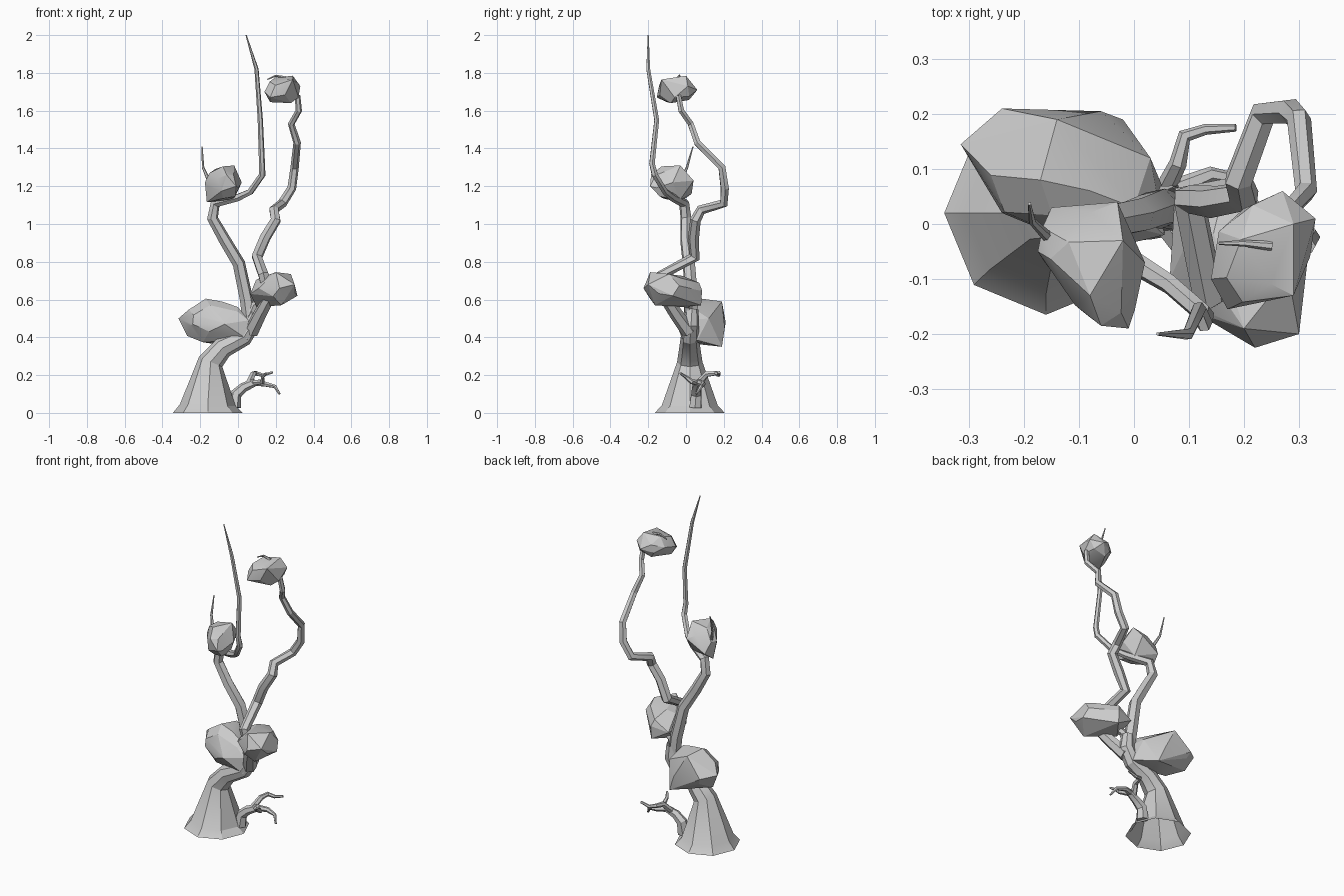
import bpy, bmesh, math, random
from mathutils import Vector

cube = bpy.data.objects.get("Cube")
if cube:
    bpy.data.objects.remove(cube, do_unlink=True)

grey = bpy.data.materials.new("plain_grey")
grey.use_nodes = True
colour = (0.6, 0.6, 0.6, 1)
grey.diffuse_color = colour
grey.node_tree.nodes["Principled BSDF"].inputs["Base Color"].default_value = colour


def finish(obj, angle):
    """Give the part its colour and shading."""
    obj.data.materials.clear()
    obj.data.materials.append(grey)
    bpy.ops.object.select_all(action="DESELECT")
    obj.select_set(True)
    bpy.context.view_layer.objects.active = obj
    if obj.type == "CURVE":
        bpy.ops.object.convert(target="MESH")
    bpy.ops.object.shade_smooth_by_angle(angle=math.radians(angle))


def limb(name, points, radii, detail=1, caps=True):
    """Faceted tapering tube along a crooked path."""
    curve = bpy.data.curves.new(name, "CURVE")
    curve.dimensions = "3D"
    curve.bevel_depth = 1
    curve.bevel_resolution = detail
    curve.use_fill_caps = caps
    spline = curve.splines.new("POLY")
    spline.points.add(len(points) - 1)
    # a pair of radii is spread evenly from root to tip
    if len(radii) == 2:
        a, b = radii
        n = len(points) - 1
        radii = [a + (b - a) * i / n for i in range(n + 1)]
    for p, co, r in zip(spline.points, points, radii):
        p.co = (*co, 1)
        p.radius = r
    obj = bpy.data.objects.new(name, curve)
    bpy.context.collection.objects.link(obj)
    finish(obj, 25)


def clump(name, corners, seed, lean=0, count=22):
    """Rough boulder-like foliage: hull of a jittered ellipsoid and its jutting corners."""
    rng = random.Random(seed)
    bm = bmesh.new()
    low, high = ([f(c[k] for c in corners) for k in range(3)] for f in (min, max))
    mid = [(a + b) / 2 for a, b in zip(low, high)]
    half = [(b - a) / 2 for a, b in zip(low, high)]
    for i in range(count):
        z = 1 - 2 * (i + 0.5) / count
        a = i * math.pi * (3 - math.sqrt(5)) + rng.uniform(-0.3, 0.3)
        r = math.sqrt(1 - z * z)
        v = Vector((r * math.cos(a), r * math.sin(a), z)) * rng.uniform(0.9, 1)
        # skew backwards or forwards across the width
        v.y = (v.y + lean * v.x) / math.hypot(1, lean)
        bm.verts.new([m + h * c for m, h, c in zip(mid, half, v)])
    for c in corners:
        bm.verts.new(c)
    hull = bmesh.ops.convex_hull(bm, input=bm.verts)
    bmesh.ops.delete(bm, geom=list({g for g in hull["geom_interior"]
                                    if isinstance(g, bmesh.types.BMVert)}), context="VERTS")
    bmesh.ops.dissolve_limit(bm, angle_limit=math.radians(10),
                             verts=bm.verts, edges=bm.edges)
    bmesh.ops.recalc_face_normals(bm, faces=bm.faces)
    mesh = bpy.data.meshes.new(name)
    bm.to_mesh(mesh)
    bm.free()
    obj = bpy.data.objects.new(name, mesh)
    bpy.context.collection.objects.link(obj)
    finish(obj, 20)


# flared trunk, open underneath, that leans over into the fork
limb("trunk",
     [(-.16, .02, 0), (-.16, .02, .04), (-.145, .02, .27), (-.08, .02, .345),
      (.03, .02, .4), (.075, .025, .47), (.07, .03, .55)],
     [.185, .148, .067, .056, .048, .045, .036], 2, False)

# crooked main branches
limb("right_branch",
     [(.06, .025, .48), (.045, .03, .6), (.005, .015, .79), (-.07, 0, .915),
      (-.135, 0, 1.03), (-.12, -.01, 1.11), (0, -.07, 1.14), (.065, -.11, 1.17),
      (.128, -.165, 1.26), (.127, -.18, 1.32), (.118, -.155, 1.55),
      (.098, -.2, 1.82), (.043, -.2, 2)],
     [.036, .036, .034, .032, .03, .028, .021, .018, .018, .016, .014, .011, .003])
limb("left_branch",
     [(.07, .015, .43), (.115, -.05, .52), (.165, -.11, .61), (.135, -.13, .73),
      (.1, .045, .825), (.145, .04, .93), (.2, .05, 1.02), (.19, .08, 1.075),
      (.235, .2, 1.11), (.285, .205, 1.19), (.3, .19, 1.3), (.313, .06, 1.43),
      (.282, .025, 1.53), (.322, -.025, 1.6), (.315, -.04, 1.68)],
     [.04, .036, .032, .03, .03, .03, .029, .027, .025, .024, .022, .02, .018, .017, .015])
limb("left_side_shoot", [(.06, .02, .5), (.09, .01, .57), (.18, -.01, .62)], (.028, .018))

# forked twig at the foot of the trunk
limb("twig_stem",
     [(-.02, .05, .03), (-.01, .055, .1), (.03, .055, .135), (.085, .065, .16)],
     (.036, .021))
limb("twig_back_fork",
     [(.055, .06, .15), (.08, .11, .205), (.092, .16, .21), (.13, .172, .2), (.185, .175, .215)],
     (.019, .007))
limb("twig_front_fork", [(.08, .06, .16), (.13, .03, .165), (.13, 0, .19), (.15, -.03, .21)],
     (.017, .006))
limb("twig_long_fork", [(.08, .065, .16), (.14, .09, .153), (.195, .08, .14), (.22, .055, .1)],
     (.019, .006))

# faceted foliage clumps with their fine tips
clump("lower_right_clump",
      [(-.315, .145, .5), (-.24, .21, .48), (-.17, .08, .605), (-.14, .19, .59),
       (-.06, .205, .45), (-.02, .19, .35), (.055, .06, .385), (.03, .12, .5),
       (-.07, -.05, .47), (0, .03, .56), (-.2, .08, .43), (-.24, .02, .47),
       (.055, -.02, .49), (.05, -.02, .39)], 4, -.45)
clump("lower_left_clump",
      [(.22, -.225, .66), (.3, -.2, .68), (.28, -.09, .735), (.2, -.19, .745),
       (.18, .085, .65), (.18, .08, .57), (.315, -.07, .62), (.1, -.03, .56),
       (.065, -.1, .63), (.23, -.165, .57), (.13, -.02, .72), (.11, -.16, .66),
       (.075, .065, .63)], 7, -.2)
clump("upper_right_clump",
      [(-.15, .03, 1.16), (-.03, .04, 1.23), (-.165, -.03, 1.115), (-.01, -.19, 1.2),
       (-.06, -.185, 1.26), (.02, -.07, 1.22), (-.08, -.13, 1.305), (-.02, -.03, 1.31),
       (-.175, -.05, 1.22), (-.03, -.03, 1.13), (-.08, -.12, 1.135)], 11, -.4)
clump("upper_left_clump",
      [(.14, -.1, 1.7), (.17, -.155, 1.67), (.29, -.13, 1.765), (.33, .01, 1.73),
       (.27, .06, 1.71), (.29, 0, 1.785), (.2, -.02, 1.77), (.17, -.1, 1.645),
       (.28, -.08, 1.64), (.32, -.06, 1.67)], 5, .2)
limb("right_clump_tip", [(-.15, -.03, 1.22), (-.185, .005, 1.3), (-.19, .037, 1.41)], (.011, .003))
limb("left_clump_tip", [(.25, -.04, 1.775), (.2, -.035, 1.785), (.155, -.035, 1.765)], (.009, .003))
